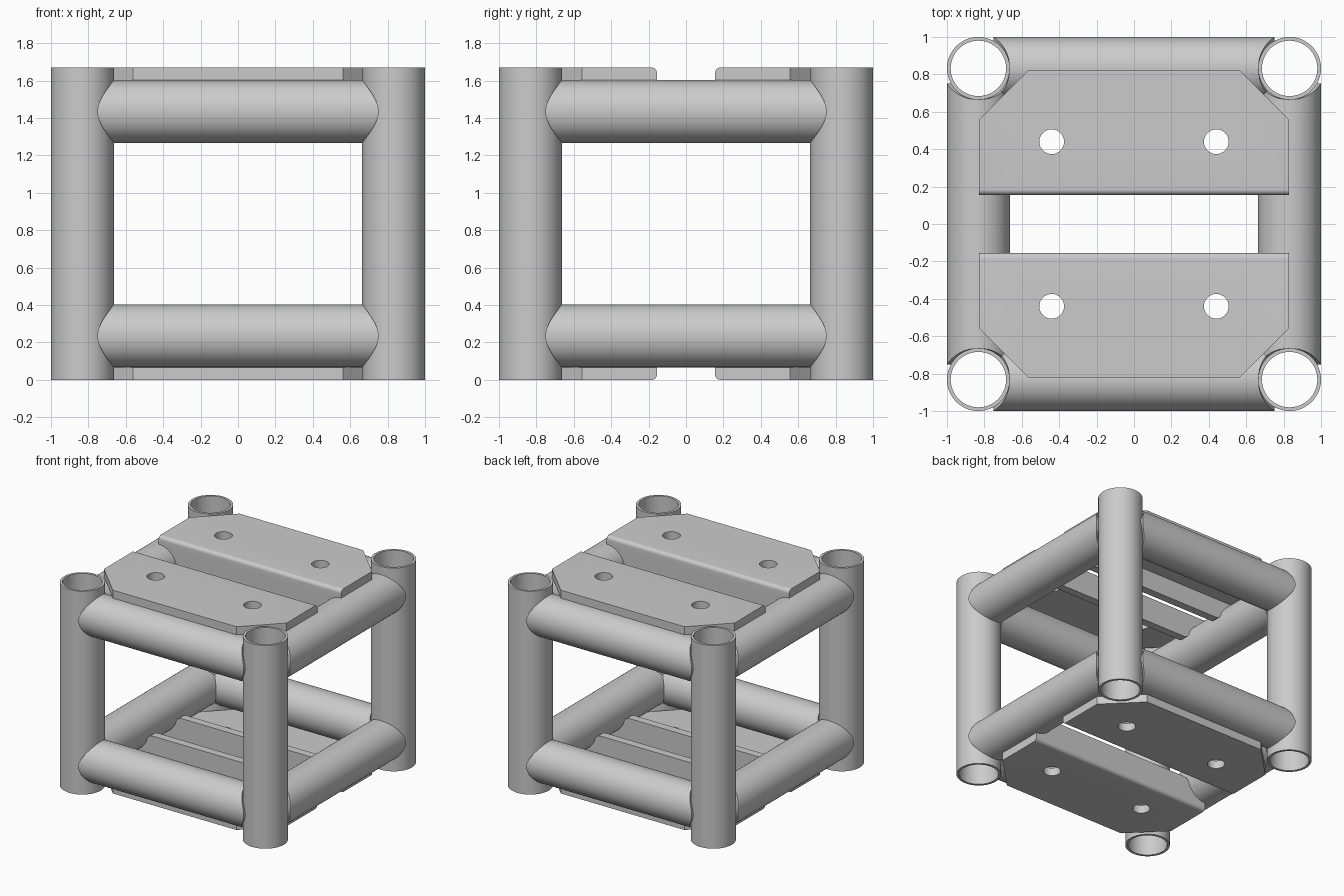
import bpy, bmesh
from math import sin, cos, pi, sqrt, radians
from mathutils import Vector, Matrix

if "Cube" in bpy.data.objects:
    bpy.data.objects.remove(bpy.data.objects["Cube"])

H = 1.67            # overall height
C = 0.832           # tube centre offset
R, RI = 0.168, 0.148  # tube outer / inner radius
ZR = 0.235          # lower rail centre height
SEG = 64


def make(name, bm):
    bmesh.ops.recalc_face_normals(bm, faces=bm.faces)
    me = bpy.data.meshes.new(name)
    bm.to_mesh(me)
    bm.free()
    ob = bpy.data.objects.new(name, me)
    bpy.context.collection.objects.link(ob)
    return ob


def activate(ob):
    bpy.ops.object.select_all(action='DESELECT')
    ob.select_set(True)
    bpy.context.view_layer.objects.active = ob


def finish(ob, axes):
    """Put the origin at the frame centre, smooth, and mirror over the axes."""
    ob.data.transform(Matrix.Translation((0, 0, -H / 2)))
    ob.location.z = H / 2
    activate(ob)
    bpy.ops.object.shade_smooth_by_angle(angle=radians(30))
    m = ob.modifiers.new("Mirror", 'MIRROR')
    m.use_axis = [a in axes for a in "XYZ"]
    m.use_mirror_merge = False


def prism(bm, pts, vec):
    f = bm.faces.new([bm.verts.new(p) for p in pts])
    ext = bmesh.ops.extrude_face_region(bm, geom=[f], use_keep_orig=True)
    bmesh.ops.translate(bm, vec=vec, verts=[v for v in ext['geom'] if isinstance(v, bmesh.types.BMVert)])


def arc(cx, cy, r, a0, a1, n):
    return [(cx + r * cos(radians(a0 + (a1 - a0) * i / n)),
             cy + r * sin(radians(a0 + (a1 - a0) * i / n))) for i in range(n + 1)]


def tube(name, ring):
    """Hollow tube; ring(radius, angle, end) gives each wall point."""
    bm = bmesh.new()
    loops = [[bm.verts.new(ring(r, 2 * pi * i / SEG, e)) for i in range(SEG)]
             for r, e in ((R, -1), (R, 1), (RI, 1), (RI, -1))]
    for k in range(4):
        a, b = loops[k], loops[(k + 1) % 4]
        for i in range(SEG):
            j = (i + 1) % SEG
            bm.faces.new((a[i], a[j], b[j], b[i]))
    return make(name, bm)


# Upright corner tubes
finish(tube("corner_posts", lambda r, t, e: (C + r * cos(t), C + r * sin(t), H * (e + 1) / 2)), "XY")


# Horizontal rails, ends coped to fit the posts
def coped(t, e):
    return e * (C - sqrt(R * R - (RI * cos(t)) ** 2))


finish(tube("front_back_rails", lambda r, t, e: (coped(t, e), C + r * cos(t), ZR + r * sin(t))), "YZ")
finish(tube("side_rails", lambda r, t, e: (C + r * cos(t), coped(t, e), ZR + r * sin(t))), "XZ")

# Bent mounting plate: L section swept along x
T, Y0, Y1, FH = 0.066, 0.155, 0.823, 0.225
section = [(Y1, 0), (Y1, T)] + [(Y0 + T, T), (Y0 + T, FH), (Y0, FH)] \
    + arc(Y0 + 0.03, 0.03, 0.03, 180, 270, 8)
bm = bmesh.new()
prism(bm, [(-0.83, y, z) for y, z in section], (1.66, 0, 0))
plate = make("mounting_plates", bm)


# Cutters: bolt holes, chamfered corners, rail clearance on the flange
def cut(bm):
    cutter = make("cutter", bm)
    activate(plate)
    m = plate.modifiers.new("Cut", 'BOOLEAN')
    m.operation, m.solver, m.object = 'DIFFERENCE', 'EXACT', cutter
    bpy.ops.object.modifier_apply(modifier=m.name)
    bpy.data.objects.remove(cutter)


for s in (-1, 1):
    bm = bmesh.new()
    prism(bm, [(x, y, -0.1) for x, y in arc(s * 0.44, 0.44, 0.066, 0, 352.5, 47)], (0, 0, 0.3))
    cut(bm)
    bm = bmesh.new()
    prism(bm, [(s * x, y, -0.1) for x, y in ((0.93, 0.455), (0.93, 0.92), (0.465, 0.92))], (0, 0, 0.3))
    cut(bm)
    bm = bmesh.new()
    shape = arc(C, ZR, R, 270, 203, 16) + arc(0.622, 0.17, 0.055, 0, 90, 8) \
        + [(0.622, 0.3), (0.95, 0.3), (0.95, ZR - R)]
    prism(bm, [(s * x, 0.1, z) for x, z in shape], (0, 0.18, 0))
    cut(bm)
finish(plate, "YZ")
